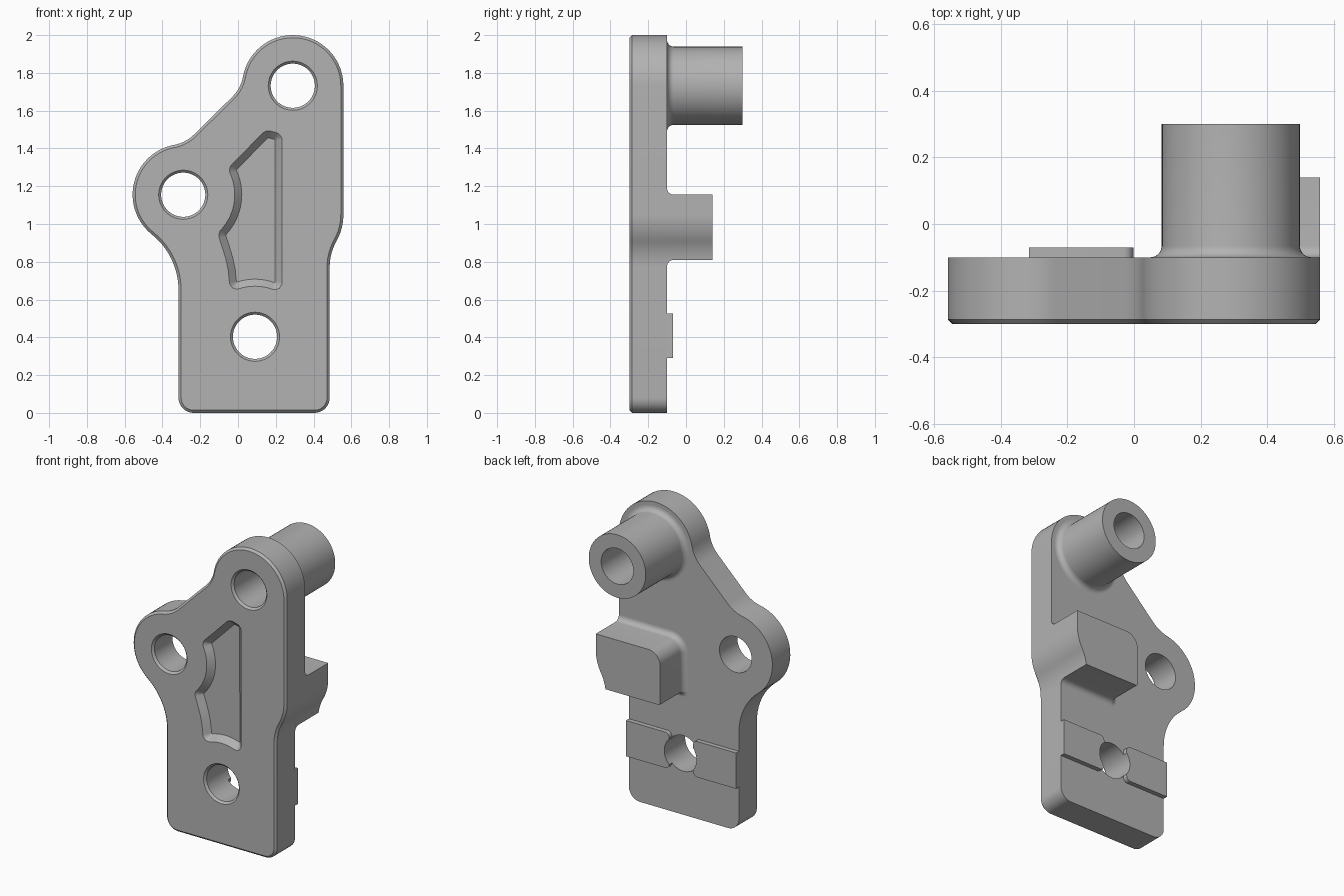
import bpy, bmesh, math
from mathutils import Vector

cube = bpy.data.objects.get("Cube")
if cube:
    bpy.data.objects.remove(cube)

grey = bpy.data.materials.new("plain_grey")
grey.use_nodes = True
colour = (0.45, 0.45, 0.45, 1)
grey.diffuse_color = colour
grey.node_tree.nodes["Principled BSDF"].inputs["Base Color"].default_value = colour

FRONT, BACK = -0.3, -0.1
HOLE, LOBE, FILLET = 0.117, 0.268, 0.035
TOP, SIDE, LOW = (0.29, 1.732), (-0.29, 1.155), (0.09, 0.403)


def arc(c, r, a0, a1, step=5):
    n = max(2, round(abs(a1 - a0) / step))
    angles = [math.radians(a0 + (a1 - a0) * i / n) for i in range(n + 1)]
    return [(c[0] + r * math.cos(a), c[1] + r * math.sin(a)) for a in angles]


def circle(c, r):
    return arc(c, r, 0, 360)[:-1]


def polar(c, r, a):
    return (c[0] + r * math.cos(math.radians(a)), c[1] + r * math.sin(math.radians(a)))


def offset(pts, d):
    """Mitred outward offset of a counter-clockwise outline."""
    out = []
    for i, p in enumerate(pts):
        p, a, b = Vector(p), Vector(pts[i - 1]), Vector(pts[(i + 1) % len(pts)])
        u, v = (p - a).normalized(), (b - p).normalized()
        n1, n2 = Vector((u.y, -u.x)), Vector((v.y, -v.x))
        out.append(tuple(p + (n1 + n2) * d / (1 + n1.dot(n2))))
    return out


def soften(pts, size=0.006):
    """Replace sharp corners by tiny curves."""
    out = []
    for i, p in enumerate(pts):
        p, a, b = Vector(p), Vector(pts[i - 1]), Vector(pts[(i + 1) % len(pts)])
        u, v = (p - a).normalized(), (b - p).normalized()
        if u.angle(v) < 0.3:
            out.append(tuple(p))
            continue
        for t in (0, 0.25, 0.5, 0.75, 1):
            out.append(tuple(p - u * size * (1 - t) ** 2 + v * size * t ** 2))
    return out


def loft(name, rings, closed=False):
    """Skin a list of (outline, y) rings; cap the ends or join them."""
    bm = bmesh.new()
    loops = [[bm.verts.new((x, y, z)) for x, z in pts] for pts, y in rings]
    pairs = list(zip(loops, loops[1:]))
    if closed:
        pairs.append((loops[-1], loops[0]))
    else:
        bm.faces.new(loops[0])
        bm.faces.new(loops[-1])
    for lo, hi in pairs:
        n = len(lo)
        for i in range(n):
            j = (i + 1) % n
            bm.faces.new((lo[i], lo[j], hi[j], hi[i]))
    bmesh.ops.recalc_face_normals(bm, faces=bm.faces)
    mesh = bpy.data.meshes.new(name)
    bm.to_mesh(mesh)
    bm.free()
    mesh.materials.append(grey)
    ob = bpy.data.objects.new(name, mesh)
    bpy.context.collection.objects.link(ob)
    return ob


def activate(ob):
    bpy.ops.object.select_all(action="DESELECT")
    ob.select_set(True)
    bpy.context.view_layer.objects.active = ob


def cut(ob, cutter):
    activate(ob)
    mod = ob.modifiers.new("cut", "BOOLEAN")
    mod.operation, mod.solver, mod.object = "DIFFERENCE", "EXACT", cutter
    bpy.ops.object.modifier_apply(modifier=mod.name)
    bpy.data.objects.remove(cutter)


def hole_cutter(c):
    return loft("hole_cutter", [(circle(c, HOLE + 0.023), FRONT - 0.01),
                                (circle(c, HOLE), FRONT + 0.013),
                                (circle(c, HOLE), 0.4)])


def edge_x(z):
    """The stepped edge of the plate on its left side."""
    r = 0.287
    if z < 0.91:
        return 0.485 + r - math.sqrt(r * r - max(0, z - 0.77) ** 2)
    return 0.558 - r + math.sqrt(r * r - max(0, 1.05 - z) ** 2)


# Plate outline: rounded foot, stepped edge, two lobes joined by a filleted slope
R = 0.2
turn = math.degrees(math.acos((0.185 + R) / (LOBE + R)))
hip, hip_r = (-0.691, 0.651), 0.376
outline = arc((-0.235, 0.08), 0.08, 180, 270, 10) + arc((0.405, 0.08), 0.08, 270, 360, 10)
outline += [(edge_x(z), z) for z in (0.77 + 0.28 * i / 16 for i in range(17))]
outline += arc(TOP, LOBE, 0, 135 + turn)
outline += arc(polar(TOP, LOBE + R, 135 + turn), R, 315 + turn, 315)[1:]
outline += arc(polar(SIDE, LOBE + R, 135 - turn), R, 315, 315 - turn)
outline += arc(SIDE, LOBE, 135 - turn, 231.5)[1:]
outline += arc(hip, hip_r, 51.5, 0)[1:]
plate = loft("plate", [(offset(outline, -0.014), FRONT),
                       (outline, FRONT + 0.014), (outline, BACK)])

# Shallow pocket with sloping walls
floor = arc(LOW, 0.305, 108.8, 69.6) + [(0.196, 1.447), (0.159, 1.457)]
floor += arc(SIDE, 0.31, 25, -43.6) + arc(hip, 0.685, 25.3, 3.5)[1:-1]
floor = soften(floor)
cut(plate, loft("pocket_cutter", [(offset(floor, 0.047), FRONT - 0.01),
                                  (floor, FRONT + 0.038)]))
for centre in (TOP, SIDE, LOW):
    cut(plate, hole_cutter(centre))

# Flare steps for the fillet where a part meets the plate: (growth, y)
flare = []
for i in range(9):
    a = math.radians(90 * i / 8)
    flare.append((FILLET * (1 - math.sin(a)), BACK + FILLET * (1 - math.cos(a))))

# Tubular boss behind the top lobe
boss_r = 0.207
rings = [(circle(TOP, boss_r + g), y) for g, y in flare]
rings += [(circle(TOP, boss_r), 0.3), (circle(TOP, HOLE), 0.3), (circle(TOP, HOLE), BACK)]
boss = loft("boss", rings, closed=True)


# Stop block following the stepped edge
def block_ring(g):
    left, low, high, r = 0.09 - g, 0.81 - g, 1.155 + g, 0.085 + g
    pts = arc((left + r, high - r), r, 90, 180, 9)
    pts += arc((left + g + 0.01, low + g + 0.01), g + 0.01, 180, 270, 15)
    return pts + [(edge_x(z), z) for z in (low + (high - low) * i / 24 for i in range(25))]


block = loft("stop_block", [(block_ring(g), y) for g, y in flare] + [(block_ring(0), 0.14)])

# Thin locating pads either side of the lower hole
parts = [plate, boss, block]
for name, sign in (("left_pad", 1), ("right_pad", -1)):
    mid, inner, outer, r = 0.085, 0.087, 0.4, 0.03
    pts = [(outer, 0.29), (outer, 0.525)]
    pts += arc((inner + r, 0.525 - r), r, 90, 180, 15)
    pts += arc((inner + r, 0.29 + r), r, 180, 270, 15)
    pts = [(mid + sign * x, z) for x, z in pts]
    pad = loft(name, [(pts, BACK - 0.02), (pts, BACK + 0.03)])
    cut(pad, hole_cutter(LOW))
    parts.append(pad)

for ob in parts:
    activate(ob)
    bpy.ops.object.shade_smooth_by_angle(angle=math.radians(30))
